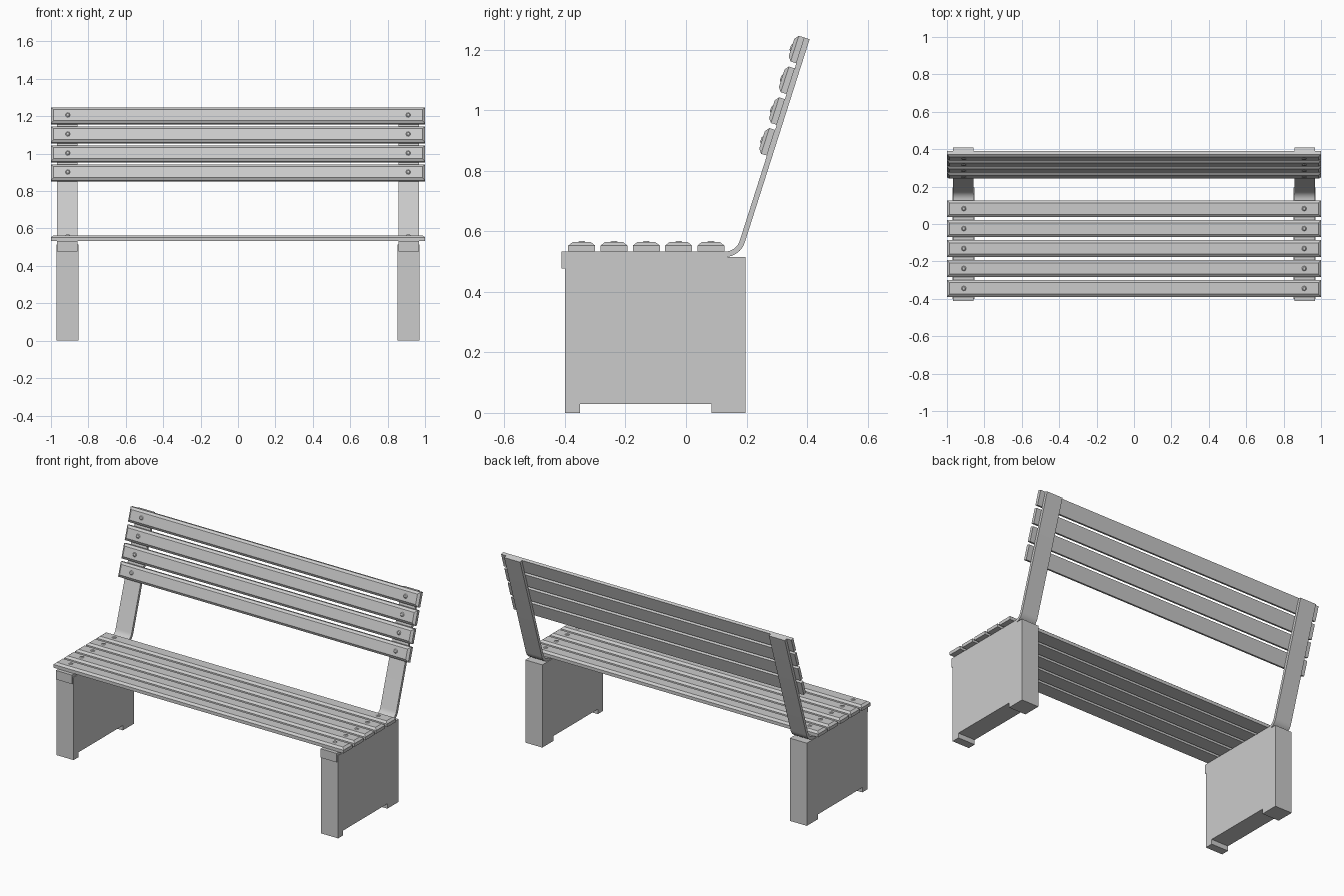
import bpy, bmesh, math
from mathutils import Vector, Matrix

cube = bpy.data.objects.get("Cube")
if cube:
    bpy.data.objects.remove(cube, do_unlink=True)

grey = bpy.data.materials.new("plain grey")
grey.use_nodes = True
COLOUR = (0.6, 0.6, 0.6, 1)
grey.diffuse_color = COLOUR
grey.node_tree.nodes["Principled BSDF"].inputs["Base Color"].default_value = COLOUR


def make_object(name, bm, matrix=Matrix()):
    bmesh.ops.recalc_face_normals(bm, faces=bm.faces)
    mesh = bpy.data.meshes.new(name)
    bm.to_mesh(mesh)
    bm.free()
    mesh.materials.append(grey)
    obj = bpy.data.objects.new(name, mesh)
    obj.matrix_world = matrix
    bpy.context.collection.objects.link(obj)
    return obj


def extrude_profile(name, points, x, width):
    """Extrude a closed (y, z) outline along x, centred on x."""
    bm = bmesh.new()
    face = bm.faces.new([bm.verts.new((x - width / 2, y, z)) for y, z in points])
    new = bmesh.ops.extrude_face_region(bm, geom=[face])["geom"]
    verts = [v for v in new if isinstance(v, bmesh.types.BMVert)]
    bmesh.ops.translate(bm, verts=verts, vec=(width, 0, 0))
    return make_object(name, bm)


def thicken(path, half):
    """Offset a path to both sides with mitred corners."""
    sides = [], []
    for i, p in enumerate(path):
        a = (p - path[i - 1]).normalized() if i else None
        b = (path[i + 1] - p).normalized() if i + 1 < len(path) else a
        a = a or b
        na, nb = Vector((-a.y, a.x)), Vector((-b.y, b.x))
        n = (na + nb).normalized()
        n *= half / n.dot(na)
        sides[0].append(p + n)
        sides[1].append(p - n)
    return sides[0] + sides[1][::-1]


# Bent strap: front lip, flat seat run, rounded bend, leaning back
HALF = 0.0088
LEAN = math.radians(72.3)
along = Vector((math.cos(LEAN), math.sin(LEAN)))
top_end = Vector((0.400, 1.237))
seat_z = 0.524
corner = top_end - along * ((top_end.y - seat_z) / along.y)
RADIUS = 0.06
start = corner - Vector((RADIUS * math.tan(LEAN / 2), 0))
path = [Vector((-0.403, 0.477)), Vector((-0.403, seat_z))]
for i in range(9):
    t = LEAN * i / 8
    path.append(start + RADIUS * Vector((math.sin(t), 1 - math.cos(t))))
path.append(top_end)
strap_outline = thicken(path, HALF)

# Side panel with a notch that leaves two feet
leg_outline = [(-0.40, 0), (-0.35, 0), (-0.35, 0.03), (0.085, 0.03),
               (0.085, 0), (0.196, 0), (0.196, 0.515), (-0.40, 0.515)]

for side, sx in (("left", 1), ("right", -1)):
    extrude_profile(f"{side}_leg_panel", leg_outline, sx * 0.9115, 0.117)
    strap = extrude_profile(f"{side}_strap", strap_outline, sx * 0.912, 0.11)
    bpy.context.view_layer.objects.active = strap
    strap.select_set(True)
    bpy.ops.object.shade_smooth_by_angle(angle=math.radians(30))
    strap.select_set(False)

SLAT_W, SLAT_T, PITCH = 0.089, 0.031, 0.1067


def slat(name, matrix):
    """Plank with chamfered upper edges and a screw head near each end."""
    bm = bmesh.new()
    rings = []
    for inset, z in ((0, 0), (0, SLAT_T - 0.011), (0.014, SLAT_T)):
        hx, hy = 1 - inset, SLAT_W / 2 - inset
        rings.append([bm.verts.new((u * hx, v * hy, z))
                      for u, v in ((-1, -1), (1, -1), (1, 1), (-1, 1))])
    bm.faces.new(rings[0])
    bm.faces.new(rings[-1])
    for low, high in zip(rings, rings[1:]):
        for i in range(4):
            j = (i + 1) % 4
            bm.faces.new((low[i], low[j], high[j], high[i]))
    make_object(name, bm, matrix)
    for side, sx in (("left", 1), ("right", -1)):
        bm = bmesh.new()
        bmesh.ops.create_cone(bm, cap_ends=True, segments=10, radius1=0.013,
                              radius2=0.008, depth=0.004,
                              matrix=Matrix.Translation((sx * 0.91, 0, SLAT_T + 0.002)))
        make_object(f"{name}_{side}_screw", bm, matrix)


# Seat slats
for i in range(5):
    slat(f"seat_slat_{i + 1}",
         Matrix.Translation((0, -0.3445 + i * PITCH, seat_z + HALF)))

# Backrest slats, from the top down
front = Vector((-along.y, along.x))
for i in range(4):
    p = top_end - along * (SLAT_W / 2 + i * PITCH) + front * HALF
    slat(f"back_slat_{i + 1}",
         Matrix.Translation((0, p.x, p.y)) @ Matrix.Rotation(LEAN, 4, "X"))
